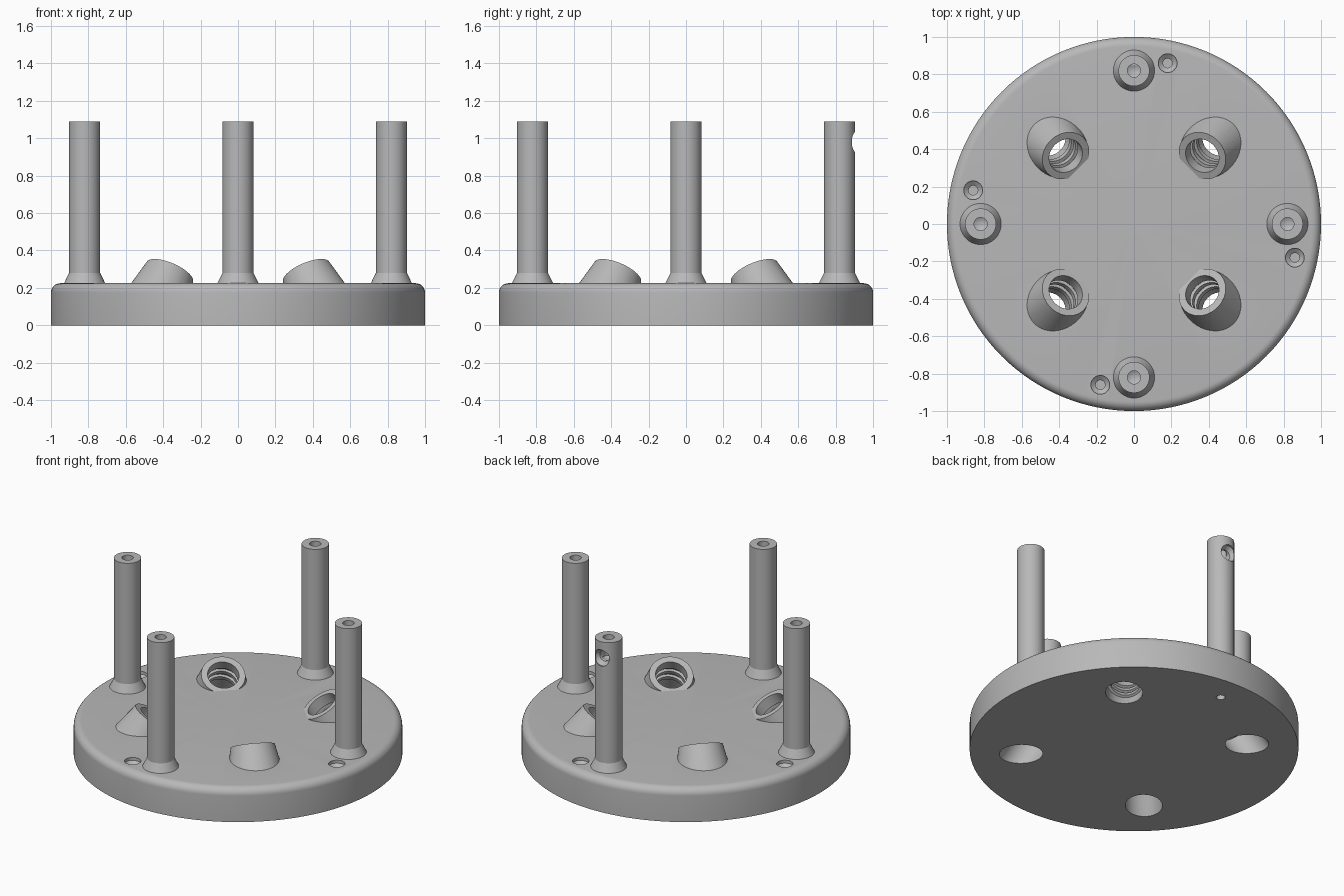
import bpy, bmesh, math
from mathutils import Matrix, Vector

if "Cube" in bpy.data.objects:
    bpy.data.objects.remove(bpy.data.objects["Cube"], do_unlink=True)

grey = bpy.data.materials.new("plain grey")
grey.use_nodes = True
grey.diffuse_color = (0.48, 0.48, 0.48, 1)
grey.node_tree.nodes["Principled BSDF"].inputs["Base Color"].default_value = (0.48, 0.48, 0.48, 1)


def lathe(name, profile, matrix=Matrix(), steps=48):
    """Turn an (r, z) profile, starting and ending on the axis, into a solid."""
    bm = bmesh.new()
    verts = [bm.verts.new((r, 0, z)) for r, z in profile]
    edges = [bm.edges.new(pair) for pair in zip(verts, verts[1:])]
    bmesh.ops.spin(bm, geom=verts + edges, cent=(0, 0, 0), axis=(0, 0, 1),
                   angle=math.tau, steps=steps)
    bmesh.ops.remove_doubles(bm, verts=bm.verts, dist=1e-5)
    bmesh.ops.recalc_face_normals(bm, faces=bm.faces)
    bm.transform(matrix)
    mesh = bpy.data.meshes.new(name)
    bm.to_mesh(mesh)
    bm.free()
    mesh.materials.append(grey)
    obj = bpy.data.objects.new(name, mesh)
    bpy.context.collection.objects.link(obj)
    return obj


def select(obj):
    bpy.ops.object.select_all(action="DESELECT")
    obj.select_set(True)
    bpy.context.view_layer.objects.active = obj


def combine(obj, other, operation):
    """Apply a boolean and remove the operand."""
    select(obj)
    mod = obj.modifiers.new("bool", "BOOLEAN")
    mod.operation, mod.solver, mod.object = operation, "EXACT", other
    bpy.ops.object.modifier_apply(modifier=mod.name)
    bpy.data.objects.remove(other, do_unlink=True)


PLATE_TOP = 0.225
FILLET = 0.05
TILT = math.radians(31.5)
POST_RING = 0.82

# Round plate with a filleted top rim
rim = [(1 - FILLET + FILLET * math.cos(a), PLATE_TOP - FILLET + FILLET * math.sin(a))
       for a in (math.pi / 2 * i / 8 for i in range(9))]
plate = lathe("base_plate", [(0, 0), (1, 0)] + rim + [(0, PLATE_TOP)], steps=128)

# Tilted bosses leaning inwards, each bored through with inner grooves
boss_frames = [Matrix.Rotation(math.pi / 4 + i * math.pi / 2, 4, "Z")
               @ Matrix.Translation((0.516, 0, 0.284))
               @ Matrix.Rotation(-TILT, 4, "Y") for i in range(4)]
for frame in boss_frames:
    boss = lathe("boss", [(0, -0.2), (0.177, -0.2), (0.135, 0), (0, 0)], frame)
    combine(plate, boss, "UNION")

bore = [(0, 0.1), (0.096, 0.1)]
for i in range(2):
    z = -0.07 - 0.06 * i
    bore += [(0.096, z), (0.113, z), (0.113, z - 0.03), (0.096, z - 0.03)]
bore += [(0.096, -0.19), (0.113, -0.19), (0.113, -0.5), (0, -0.5)]
for frame in boss_frames:
    combine(plate, lathe("bore_cutter", bore, frame), "DIFFERENCE")

# Small countersunk holes beside the posts
for i in range(4):
    place = Matrix.Rotation(i * math.pi / 2, 4, "Z") @ Matrix.Translation((0.18, 0.86, PLATE_TOP))
    sink = lathe("screw_cutter", [(0, 0.05), (0.05, 0.05), (0.05, -0.02), (0.025, -0.04),
                                  (0.025, -0.13), (0, -0.13)], place, 32)
    combine(plate, sink, "DIFFERENCE")

# Narrow hole under the back post
under = lathe("under_cutter", [(0, -0.1), (0.027, -0.1), (0.027, 0.18), (0, 0.18)],
              Matrix.Translation((0, POST_RING, 0)), 32)
combine(plate, under, "DIFFERENCE")

# Four posts with flared feet and a blind hole in the top
posts = {}
for name, direction in {"front": (0, -1, 0), "back": (0, 1, 0),
                        "left": (1, 0, 0), "right": (-1, 0, 0)}.items():
    posts[name] = lathe(name + "_post", [
        (0, 0.2), (0.11, 0.2), (0.11, PLATE_TOP), (0.083, 0.28), (0.083, 1.09),
        (0.035, 1.09), (0.035, 0.95), (0, 0.93)],
        Matrix.Translation(Vector(direction) * POST_RING))

# Countersunk side hole in the outer face of the back post
side = lathe("side_cutter", [(0, 0.15), (0.055, 0.15), (0.055, 0.072), (0.035, 0.045),
                             (0.035, 0), (0, 0)],
             Matrix.Translation((0, POST_RING, 0.98)) @ Matrix.Rotation(-math.pi / 2, 4, "X"), 32)
combine(posts["back"], side, "DIFFERENCE")

for obj in [plate, *posts.values()]:
    select(obj)
    bpy.ops.object.shade_smooth_by_angle(angle=math.radians(25))
